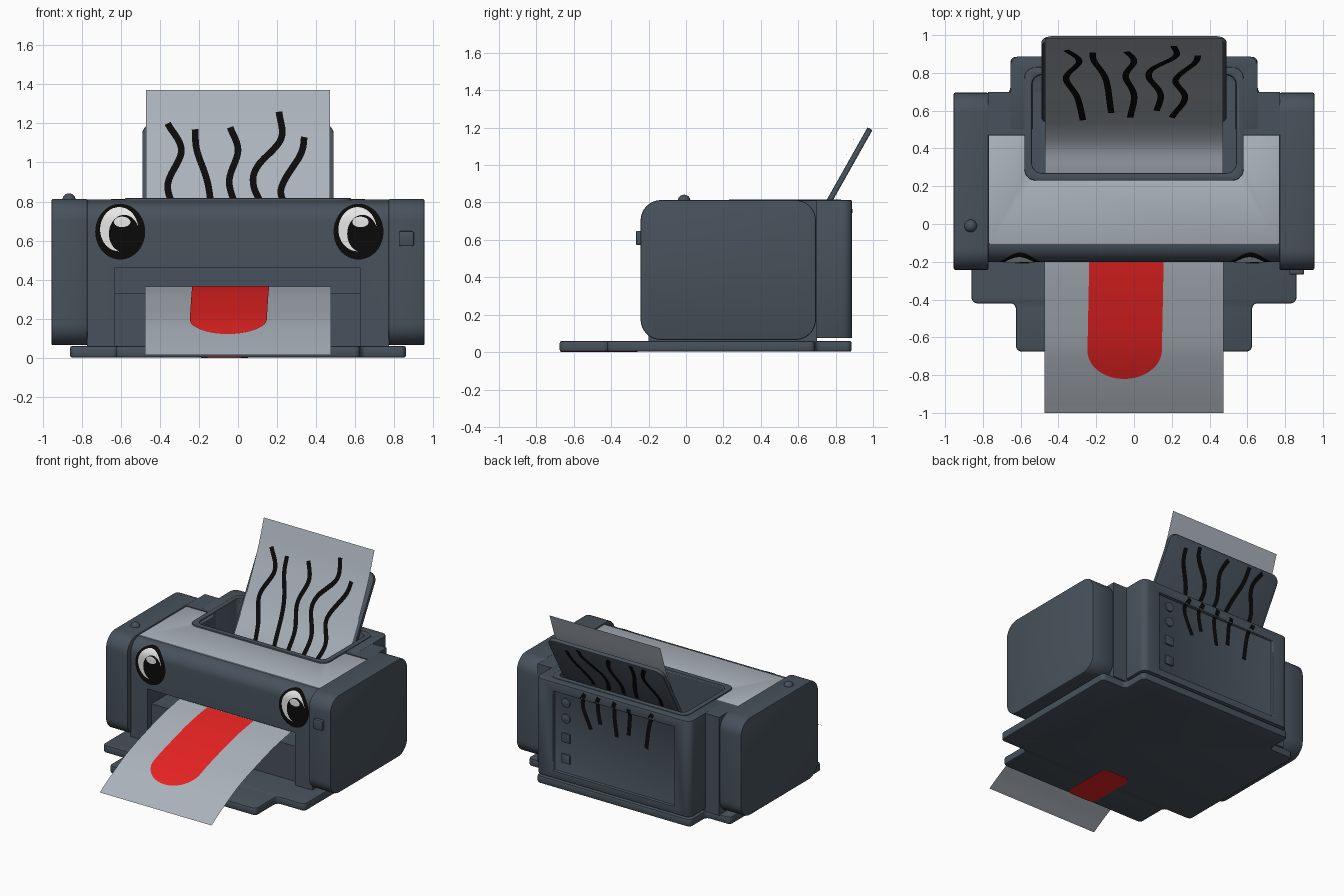
import bpy, bmesh, math
from mathutils import Vector

cube = bpy.data.objects.get("Cube")
if cube:
    bpy.data.objects.remove(cube, do_unlink=True)


def material(name, rgb):
    m = bpy.data.materials.new(name)
    m.use_nodes = True
    m.diffuse_color = (*rgb, 1)
    m.node_tree.nodes["Principled BSDF"].inputs["Base Color"].default_value = (*rgb, 1)
    return m


SLATE = material("slate_plastic", (0.064, 0.084, 0.106))
PAPER = material("pale_grey", (0.41, 0.45, 0.5))
RED = material("tongue_red", (0.88, 0.018, 0.018))
BLACK = material("ink_black", (0.003, 0.003, 0.003))
WHITE = material("eye_white", (0.95, 0.95, 0.95))


def add_object(name, bm, mat):
    mesh = bpy.data.meshes.new(name)
    bm.to_mesh(mesh)
    bm.free()
    mesh.materials.append(mat)
    obj = bpy.data.objects.new(name, mesh)
    bpy.context.collection.objects.link(obj)
    return obj


def activate(obj):
    bpy.ops.object.select_all(action='DESELECT')
    obj.select_set(True)
    bpy.context.view_layer.objects.active = obj


def finish(obj, bevel=0.01):
    activate(obj)
    if bevel:
        mod = obj.modifiers.new("edge_bevel", 'BEVEL')
        mod.width, mod.segments, mod.limit_method = bevel, 2, 'ANGLE'
        mod.angle_limit = math.radians(40)
        bpy.ops.object.modifier_apply(modifier=mod.name)
    bpy.ops.object.shade_smooth_by_angle(angle=math.radians(35))
    return obj


def fillet(points, steps=8):
    """Round the right-angled corners of an outline of (a, b, radius)."""
    out = []
    for i, (a, b, r) in enumerate(points):
        p = Vector((a, b))
        if not r:
            out.append(p)
            continue
        d1 = (Vector(points[i - 1][:2]) - p).normalized()
        d2 = (Vector(points[(i + 1) % len(points)][:2]) - p).normalized()
        for k in range(steps + 1):
            t = math.pi / 2 * k / steps
            out.append(p + d1 * r * (1 - math.sin(t)) + d2 * r * (1 - math.cos(t)))
    return out


def rect(a0, a1, b0, b1, r=0.0):
    return fillet([(a0, b0, r), (a1, b0, r), (a1, b1, r), (a0, b1, r)])


def prism(name, outline, axis, lo, hi, mat=SLATE):
    place = {'x': lambda a, b, h: (h, a, b), 'y': lambda a, b, h: (a, h, b),
             'z': lambda a, b, h: (a, b, h)}[axis]
    bm = bmesh.new()
    ends = [[bm.verts.new(place(a, b, h)) for a, b in outline] for h in (lo, hi)]
    for loop in ends:
        bm.faces.new(loop)
    n = len(outline)
    for i in range(n):
        j = (i + 1) % n
        bm.faces.new((ends[0][i], ends[0][j], ends[1][j], ends[1][i]))
    bmesh.ops.recalc_face_normals(bm, faces=bm.faces)
    return add_object(name, bm, mat)


def cut(obj, outline, axis, lo, hi):
    cutter = prism("cutter", outline, axis, lo, hi)
    cutter.hide_render = True
    activate(obj)
    mod = obj.modifiers.new("cut", 'BOOLEAN')
    mod.operation, mod.solver, mod.object = 'DIFFERENCE', 'EXACT', cutter
    bpy.ops.object.modifier_apply(modifier=mod.name)
    bpy.data.objects.remove(cutter, do_unlink=True)


def spline(points, n=8):
    """Smooth 2D path through the points."""
    p = [Vector(q) for q in points]
    p = [2 * p[0] - p[1]] + p + [2 * p[-1] - p[-2]]
    out = []
    for a, b, c, d in zip(p, p[1:], p[2:], p[3:]):
        for k in range(n):
            t = k / n
            out.append(0.5 * (2 * b + (c - a) * t + (2 * a - 5 * b + 4 * c - d) * t * t
                              + (3 * b - a - 3 * c + d) * t ** 3))
    return out + [p[-2]]


def lookup(path, key, value):
    """Other coordinate of a path where coordinate key has the value."""
    for p, q in zip(path, path[1:]):
        if p[key] <= value <= q[key]:
            t = (value - p[key]) / (q[key] - p[key])
            return p[1 - key] + (q[1 - key] - p[1 - key]) * t
    return path[0][1 - key] if value < path[0][key] else path[-1][1 - key]


def strip(name, pairs, mat):
    bm = bmesh.new()
    rows = [[bm.verts.new(p) for p in pair] for pair in pairs]
    for r, s in zip(rows, rows[1:]):
        bm.faces.new((r[0], r[1], s[1], s[0]))
    return finish(add_object(name, bm, mat), 0)


# Stepped base plate
half = [(0.625, -0.675), (0.625, -0.42), (0.86, -0.42), (0.86, 0.69), (0.655, 0.69), (0.655, 0.885)]
outline = [(x, y, 0.03) for x, y in half] + [(-x, y, 0.03) for x, y in reversed(half)]
finish(prism("base_plate", fillet(outline, 5), 'z', 0.002, 0.06))
prism("base_red_patch", rect(-0.19, 0.05, -0.67, -0.26, 0.05), 'z', 0.0, 0.004, RED)

# Rounded side housings
for side, s in (("left", 1), ("right", -1)):
    finish(prism(side + "_housing", rect(-0.243, 0.695, 0.065, 0.813, 0.11), 'x',
                 *sorted((s * 0.77, s * 0.955))), 0.008)

# Middle body with hopper well, front recess and paper slot
WELL = rect(-0.54, 0.54, 0.27, 0.79, 0.05)
profile = [(-0.2, 0.055, 0), (0.7, 0.055, 0), (0.7, 0.81, 0), (0.47, 0.81, 0), (0.47, 0.8, 0), (-0.2, 0.8, 0.1)]
body = prism("middle_body", fillet(profile, 12), 'x', -0.772, 0.772)
cut(body, WELL, 'z', 0.27, 1)
cut(body, rect(-0.63, 0.625, 0.0, 0.463), 'y', -0.4, -0.15)
cut(body, rect(-0.63, 0.625, 0.33, 0.463), 'y', -0.4, 0.04)
finish(body, 0)

# Rear block with a sunken panel
rear = prism("rear_block", fillet([(-0.655, 0.5, 0), (0.655, 0.5, 0), (0.655, 0.888, 0.05),
                                   (-0.655, 0.888, 0.05)]), 'z', 0.075, 0.812)
cut(rear, WELL, 'z', 0.27, 1)
cut(rear, rect(-0.52, 0.51, 0.13, 0.74), 'y', 0.865, 1)
finish(rear, 0.006)

# Sockets on the rear panel
for i, z in enumerate((0.67, 0.55, 0.4, 0.24)):
    finish(prism("rear_socket_%d" % (i + 1), rect(0.375, 0.445, z - 0.035, z + 0.035, 0.035 if i < 2 else 0.004),
                 'y', 0.85, 0.877), 0.004)

# Pale top panel and the hopper rim
panel = prism("top_panel", rect(-0.768, 0.768, -0.106, 0.47), 'z', 0.785, 0.806, PAPER)
cut(panel, WELL, 'z', 0.27, 1)
finish(panel, 0.004)
rim = prism("hopper_rim", rect(-0.58, 0.58, 0.23, 0.83, 0.06), 'z', 0.77, 0.817)
cut(rim, WELL, 'z', 0.27, 1)
finish(rim, 0.005)

# Tilted paper tray
tray = prism("paper_tray", rect(-0.49, 0.49, -0.45, 0.45, 0.06), 'z', -0.03, 0)
tray.location = (0, 0.75, 0.81)
tray.rotation_euler.x = math.atan2(0.87, 0.49)
finish(tray, 0.006)

# Power knob and front button
bm = bmesh.new()
bmesh.ops.create_uvsphere(bm, u_segments=24, v_segments=12, radius=0.034)
knob = finish(add_object("top_knob", bm, SLATE), 0)
knob.location = (-0.865, -0.01, 0.808)
finish(prism("front_button", rect(0.823, 0.9, 0.572, 0.648, 0.01), 'y', -0.267, -0.23), 0.005)

# Feed sheet and printed sheet
feed = spline([(0.27, 0.3), (0.42, 0.36), (0.555, 0.5), (0.65, 0.66), (0.742, 0.81),
               (0.838, 1.0), (0.917, 1.176), (0.985, 1.37)])
strip("feed_sheet", [((-0.47, y, z), (0.47, y, z)) for y, z in feed], PAPER)
output = spline([(-1, 0.015), (-0.87, 0.09), (-0.67, 0.19), (-0.45, 0.265), (-0.24, 0.325), (-0.03, 0.365)])
strip("printed_sheet", [((-0.475, y, z), (0.475, y, z)) for y, z in output], PAPER)

# Tongue on the printed sheet
pairs = []
for k in range(61):
    y = -0.04 - 0.78 * math.sin(math.pi / 2 * k / 60)
    w = 0.197 * math.sqrt(max(0.0, 1 - (max(0, -0.67 - y) / 0.1501) ** 2))
    cx, z = -0.045 + 0.02 * (y + 0.45), lookup(output, 0, y) + 0.005
    pairs.append(((cx - w, y, z), (cx + w, y, z)))
strip("tongue", pairs, RED)

# Wavy hair strokes, repeated on the sheet, tray back and rear block
HAIR = [
    [(-0.36, 1.2), (-0.29, 1.06), (-0.36, 0.88), (-0.3, 0.7), (-0.27, 0.5)],
    [(-0.22, 1.17), (-0.21, 1.06), (-0.15, 0.87), (-0.12, 0.56)],
    [(-0.04, 1.18), (0, 1.06), (-0.045, 0.9), (0, 0.72), (-0.02, 0.52)],
    [(0.21, 1.26), (0.22, 1.12), (0.1, 0.98), (0.08, 0.88), (0.14, 0.73), (0.12, 0.58)],
    [(0.34, 1.13), (0.32, 1.04), (0.22, 0.86), (0.27, 0.7), (0.2, 0.52)]]
SURFACES = {
    "sheet": (0.4, 1.4, lambda z: lookup(feed, 1, z) - 0.006),
    "tray": (0.82, 1.17, lambda z: 0.75 + 0.563 * (z - 0.81) + 0.038),
    "rear": (0.4, 0.8, lambda z: 0.891 if z > 0.74 else 0.868)}
for i, points in enumerate(HAIR):
    path = spline(points, 12)
    for place, (low, high, depth) in SURFACES.items():
        pairs = []
        for k, p in enumerate(path):
            if low < p.y < high:
                d = (path[min(k + 1, len(path) - 1)] - path[max(k - 1, 0)]).normalized() * 0.017
                pairs.append([(x, depth(z), z) for x, z in ((p.x - d.y, p.y + d.x), (p.x + d.y, p.y - d.x))])
        strip("hair_%s_%d" % (place, i + 1), pairs, BLACK)


# Eyes that wrap over the rounded front edge
def front_point(x, z, off):
    if z <= 0.7:
        return (x, -0.2 - off, z)
    t = math.asin(min(1, (z - 0.7) / 0.1))
    return (x, -0.1 - (0.1 + off) * math.cos(t), 0.7 + (0.1 + off) * math.sin(t))


def disc(name, x, z, rx, rz, off, mat, rings=10, seg=40):
    bm = bmesh.new()
    centre = bm.verts.new(front_point(x, z, off))
    prev = None
    for r in range(1, rings + 1):
        ring = [bm.verts.new(front_point(x + rx * r / rings * math.cos(math.tau * k / seg),
                                         z + rz * r / rings * math.sin(math.tau * k / seg), off))
                for k in range(seg)]
        for k in range(seg):
            j = (k + 1) % seg
            bm.faces.new((prev[k], ring[k], ring[j], prev[j]) if prev else (centre, ring[k], ring[j]))
        prev = ring
    finish(add_object(name, bm, mat), 0)


for side, x in (("right", -0.603), ("left", 0.617)):
    disc(side + "_eye_outline", x, 0.645, 0.128, 0.142, 0.002, BLACK)
    disc(side + "_eye_white", x - 0.005, 0.657, 0.098, 0.112, 0.004, WHITE)
    disc(side + "_eye_iris", x + 0.02, 0.635, 0.078, 0.095, 0.006, BLACK)
    disc(side + "_eye_glint", x + 0.01, 0.695, 0.042, 0.026, 0.008, WHITE)
